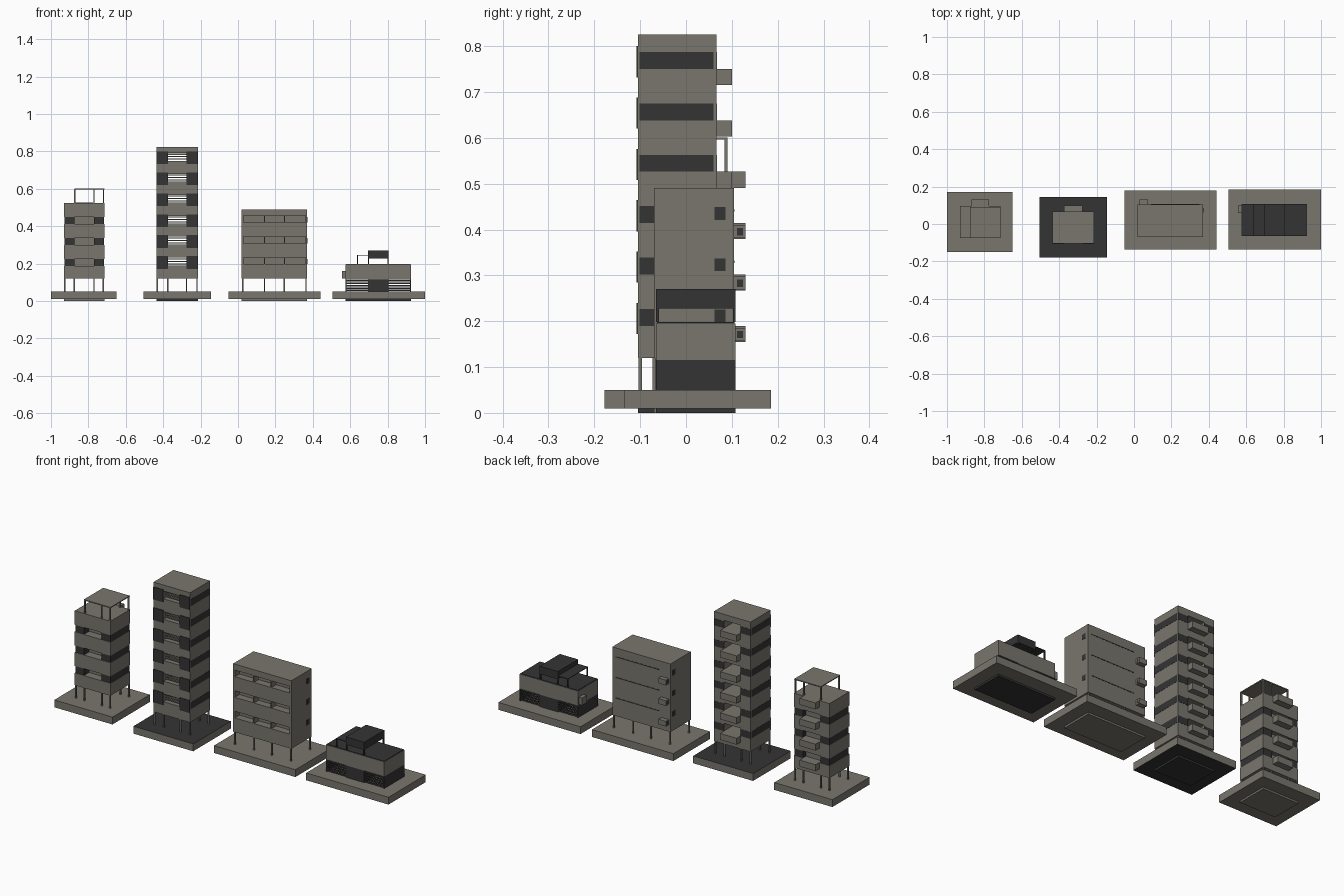
import bpy

if "Cube" in bpy.data.objects:
    bpy.data.objects.remove(bpy.data.objects["Cube"])


def material(name, rgb):
    m = bpy.data.materials.new(name)
    m.use_nodes = True
    m.diffuse_color = (*rgb, 1)
    m.node_tree.nodes["Principled BSDF"].inputs["Base Color"].default_value = (*rgb, 1)
    return m


concrete = material("concrete", (0.19, 0.18, 0.155))
dark = material("dark glass", (0.034, 0.034, 0.034))


def box(name, x, y, z, mat=concrete):
    """Box from (low, high) pairs on each axis."""
    xs, ys, zs = sorted(x), sorted(y), sorted(z)
    verts = [(a, b, c) for a in xs for b in ys for c in zs]
    faces = [(0, 1, 3, 2), (4, 6, 7, 5), (0, 4, 5, 1),
             (2, 3, 7, 6), (0, 2, 6, 4), (1, 5, 7, 3)]
    mesh = bpy.data.meshes.new(name)
    mesh.from_pydata(verts, [], faces)
    mesh.materials.append(mat)
    ob = bpy.data.objects.new(name, mesh)
    bpy.context.collection.objects.link(ob)
    return ob


def base(name, x, y, foot_x, foot_y, plinth=concrete):
    box(name + "_plinth", foot_x, foot_y, (0, 0.01), plinth)
    return box(name + "_base", x, y, (0.01, 0.05))


def columns(name, xs, ys, z, t=0.007, mat=concrete):
    for x in xs:
        for y in ys:
            box(name, (x - t / 2, x + t / 2), (y - t / 2, y + t / 2), z, mat)


STEP = 0.112  # storey height

# Small tower: stacked bands, corner glazing, rear balconies, roof pavilion
base("small_tower", (-1, -0.65), (-0.15, 0.17), (-0.93, -0.715), (-0.075, 0.095))
columns("small_tower_column", (-0.926, -0.875, -0.77, -0.72), (-0.07, 0.09), (0.05, 0.12))
AX, AY = (-0.93, -0.715), (-0.075, 0.095)
levels = [0.187 + STEP * i for i in range(3)]
for i in range(4):
    low = 0.12 if i == 0 else levels[i - 1] + 0.038
    high = levels[i] if i < 3 else 0.525
    box("small_tower_band", AX, AY, (low, high))
    box("small_tower_balcony", (-0.87, -0.775), (0.095, 0.13),
        (0.155 + STEP * i, 0.19 + STEP * i))
for z in levels:
    win = (z, z + 0.038)
    box("small_tower_glazing", (-0.928, -0.875), (-0.073, 0.093), win, dark)
    box("small_tower_glazing", (-0.77, -0.717), (-0.073, 0.093), win, dark)
    box("small_tower_core", (-0.875, -0.77), (-0.03, 0.07), win)
columns("pavilion_post", (-0.872, -0.77, -0.719), (-0.071, 0.087), (0.525, 0.597))
box("pavilion_roof", (-0.875, -0.715), (-0.075, 0.091), (0.596, 0.601))

# Tall tower: solid wings with glazing, open middle bays with louvres
slab = base("tall_tower", (-0.505, -0.145), (-0.178, 0.145),
            (-0.435, -0.215), (-0.105, 0.07), dark)
slab.data.materials.append(dark)
for f in slab.data.polygons:
    f.material_index = 1 if abs(f.normal.z) > 0.5 else 0
columns("tall_tower_column", (-0.431, -0.375, -0.275, -0.219), (-0.1, 0.06), (0.05, 0.12))
BY = (-0.105, 0.067)
MID = (-0.375, -0.275)
for wing in ((-0.435, MID[0]), (MID[1], -0.215)):
    box("tall_tower_wing", wing, BY, (0.12, 0.825))
for i in range(7):
    low = 0.12 if i == 0 else 0.19 + STEP * (i - 1) + 0.042
    high = 0.19 + STEP * i if i < 6 else 0.825
    box("tall_tower_floor", MID, BY, (low, high))
for i in range(6):
    z = 0.19 + STEP * i
    win = (z, z + 0.037)
    corner = (z - 0.018, z + 0.05)
    for side in (-0.435, -0.215):
        box("side_glazing", (side - 0.001, side + 0.001), (-0.101, 0.06), win, dark)
    for x in ((-0.435, MID[0]), (MID[1], -0.215)):
        box("front_glazing", x, (-0.108, -0.104), corner, dark)
        box("rear_glazing", x, (0.066, 0.068), win, dark)
    for k in range(3):
        s = z + 0.006 + 0.013 * k
        box("louvre", MID, (-0.09, -0.08), (s, s + 0.006))
    box("tall_tower_balcony", MID, (0.067, 0.1), (z - 0.035, z))

# Slab block: recessed front openings between end walls and mullions
base("slab_block", (-0.05, 0.44), (-0.135, 0.18), (0.02, 0.37), (-0.07, 0.105))
columns("slab_block_column", (0.026, 0.142, 0.248, 0.364), (-0.064, 0.099), (0.05, 0.12))
box("slab_block_body", (0.02, 0.37), (-0.03, 0.105), (0.12, 0.49))
FRONT = (-0.07, -0.03)
openings = [0.197 + STEP * i for i in range(3)]
for i in range(4):
    low = 0.12 if i == 0 else openings[i - 1] + 0.036
    high = openings[i] if i < 3 else 0.49
    box("front_band", (0.02, 0.37), FRONT, (low, high))
for z in openings:
    for x in ((0.02, 0.03), (0.14, 0.145), (0.245, 0.25), (0.36, 0.37)):
        box("mullion", x, FRONT, (z, z + 0.036))
    for x in (0.02, 0.37):
        box("end_window", (x - 0.001, x + 0.001), (0.062, 0.086), (z, z + 0.028), dark)
    box("rear_bay", (0.03, 0.075), (0.105, 0.13), (z - 0.04, z - 0.012))
    box("rear_bay_window", (0.029, 0.076), (0.111, 0.124), (z - 0.034, z - 0.018), dark)
    box("rear_slot", (0.09, 0.35), (0.105, 0.106), (z + 0.018, z + 0.023), dark)

# Low house: louvred ground floor, concrete box, dark roof and raised canopy
base("low_house", (0.505, 1), (-0.135, 0.185), (0.575, 0.925), (-0.065, 0.108), dark)
DY = (-0.065, 0.108)
box("upper_storey", (0.575, 0.925), DY, (0.115, 0.195))
box("house_roof", (0.577, 0.923), (-0.063, 0.106), (0.195, 0.198), dark)
box("entrance_core", (0.695, 0.805), DY, (0.05, 0.117), dark)
for x in ((0.575, 0.58), (0.92, 0.925)):
    box("house_side_glazing", x, DY, (0.05, 0.115), dark)
for x in ((0.578, 0.695), (0.805, 0.922)):
    for y in (-0.064, 0.1):
        for k in range(5):
            z = 0.053 + 0.0128 * k
            box("house_louvre", x, (y, y + 0.006), (z, z + 0.008), dark)
box("side_bay", (0.555, 0.575), (0.06, 0.1), (0.12, 0.16))
columns("canopy_post", (0.698, 0.802), (-0.062, 0.105), (0.198, 0.23), 0.006, dark)
box("canopy", (0.695, 0.805), DY, (0.228, 0.27), dark)
columns("pergola_post", (0.638,), (-0.062, 0.105), (0.198, 0.245), 0.006, dark)
box("pergola_roof", (0.635, 0.695), DY, (0.243, 0.246), dark)
